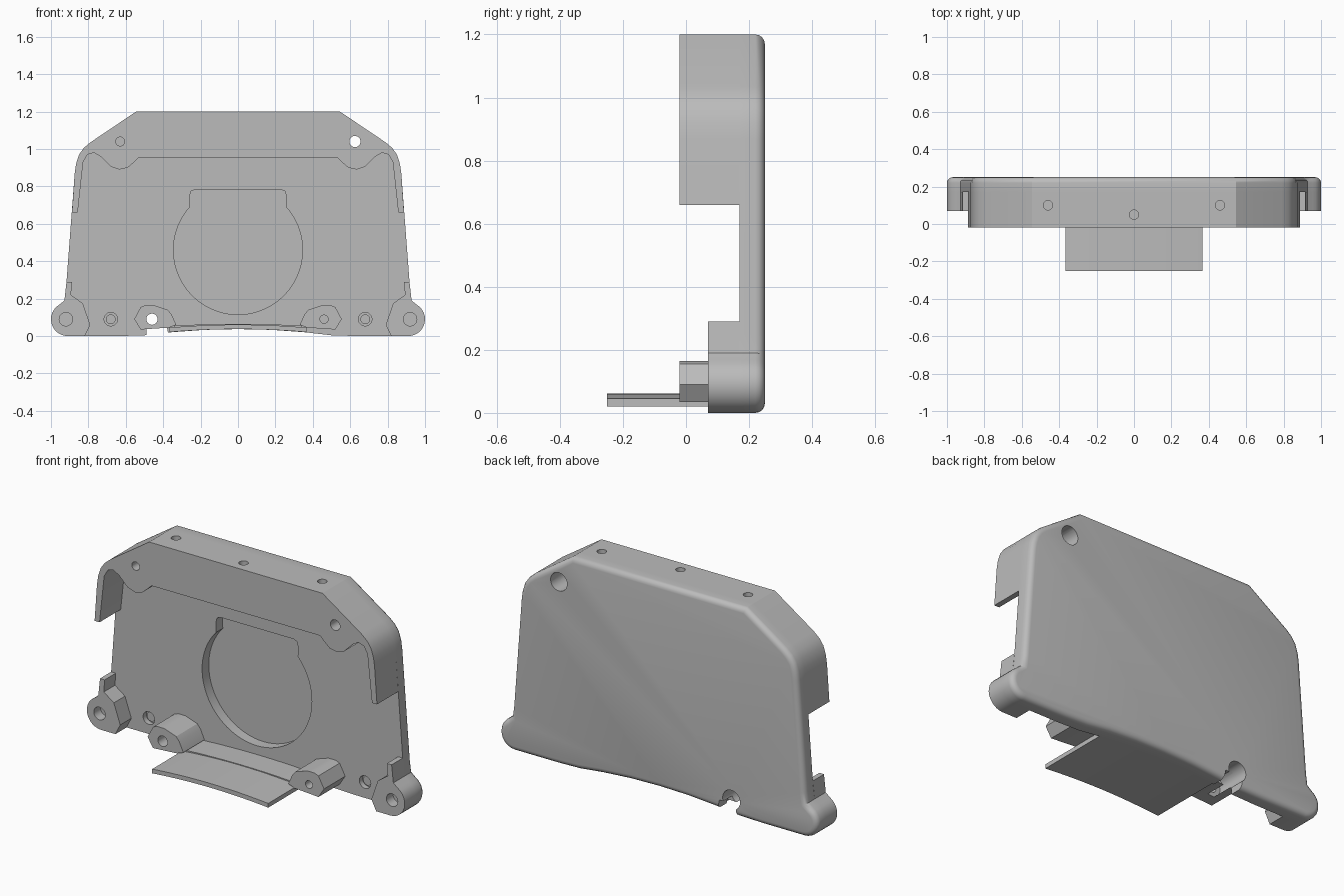
import bpy, bmesh, math

cube = bpy.data.objects.get("Cube")
if cube:
    bpy.data.objects.remove(cube, do_unlink=True)

GREY = (0.5, 0.5, 0.5, 1)
mat = bpy.data.materials.new("plain grey")
mat.use_nodes = True
mat.diffuse_color = GREY
mat.node_tree.nodes["Principled BSDF"].inputs["Base Color"].default_value = GREY

FRONT, FACE, BACK = -0.02, 0.17, 0.25


def arc(cx, cz, r, a0, a1, n):
    """Points on an arc in the xz plane, angles in degrees."""
    angles = [math.radians(a0 + (a1 - a0) * i / n) for i in range(n + 1)]
    return [(cx + r * math.cos(a), cz + r * math.sin(a)) for a in angles]


def circle(cx, cz, r, n=24):
    return arc(cx, cz, r, 0, 360, n)[:-1]


def flip(pts):
    return [(-x, z) for x, z in reversed(pts)]


def prism(name, pts, y0, y1, round_back=0):
    """Extrude an xz profile along y, optionally rounding the back edge."""
    bm = bmesh.new()
    face = bm.faces.new([bm.verts.new((x, y0, z)) for x, z in pts])
    ext = bmesh.ops.extrude_face_region(bm, geom=[face])
    moved = [v for v in ext["geom"] if isinstance(v, bmesh.types.BMVert)]
    bmesh.ops.translate(bm, verts=moved, vec=(0, y1 - y0, 0))
    bmesh.ops.recalc_face_normals(bm, faces=bm.faces)
    if round_back:
        edges = [e for e in bm.edges if all(abs(v.co.y - y1) < 1e-5 for v in e.verts)]
        bmesh.ops.bevel(bm, geom=edges, offset=round_back, segments=4, profile=0.5,
                        affect='EDGES', clamp_overlap=False)
    mesh = bpy.data.meshes.new(name)
    bm.to_mesh(mesh)
    bm.free()
    obj = bpy.data.objects.new(name, mesh)
    bpy.context.collection.objects.link(obj)
    mesh.materials.append(mat)
    return obj


def activate(obj):
    bpy.ops.object.select_all(action='DESELECT')
    obj.select_set(True)
    bpy.context.view_layer.objects.active = obj


def cut(cutter, *targets):
    """Subtract a cutter from each target, then discard it."""
    cutter.hide_render = True
    for obj in targets:
        activate(obj)
        mod = obj.modifiers.new("cut", 'BOOLEAN')
        mod.operation = 'DIFFERENCE'
        mod.solver = 'EXACT'
        mod.object = cutter
        bpy.ops.object.modifier_apply(modifier=mod.name)
    bpy.data.objects.remove(cutter, do_unlink=True)


def drill(x, z, r, y0, y1, *targets):
    cut(prism("drill", circle(x, z, r), y0, y1), *targets)


# Back plate outline, right half from bottom centre to top
shoulder = [(0.873, 0.87), (0.866, 0.92), (0.85, 0.97), (0.825, 1.005), (0.79, 1.035),
            (0.545, 1.2)]
bottom = [(0.18, 0.033), (0.36, 0.02), (0.5, 0.004), (0.64, 0)]
ear_round = arc(0.91, 0.09, 0.09, -90, 60, 12)
half = bottom + ear_round + [(0.928, 0.19), (0.92, 0.25)] + shoulder
plate = prism("back_plate", [(0, 0.037)] + half + flip(half), FACE, BACK, 0.03)

# Deep top rim with thin side walls and rounded screw lobes
wall_end = [(0.53, 0.955), (0.555, 0.93), (0.59, 0.9), (0.635, 0.89), (0.68, 0.905),
            (0.735, 0.96), (0.77, 0.98), (0.805, 0.97), (0.828, 0.93), (0.857, 0.66),
            (0.888, 0.66)]
rim_half = wall_end + shoulder
rim = prism("top_rim", rim_half + flip(rim_half), FRONT, FACE)

# Corner ears with upright tabs
ear = arc(0.91, 0.09, 0.09, -90, 60, 12) + [
    (0.928, 0.19), (0.917, 0.29), (0.888, 0.29), (0.893, 0.22), (0.83, 0.175),
    (0.79, 0.06), (0.82, 0)]
ears = [prism("left_ear", ear, 0.07, FACE), prism("right_ear", flip(ear), 0.07, FACE)]

# Screw bosses beside the tongue
boss = [(0.33, 0.06), (0.37, 0.045), (0.52, 0.035), (0.555, 0.09), (0.52, 0.155),
        (0.495, 0.165), (0.45, 0.165), (0.375, 0.14), (0.355, 0.115)]
left_boss = prism("left_boss", boss, FRONT, FACE)
right_boss = prism("right_boss", flip(boss), FRONT, FACE)


# Curved tongue and the ledge above it
def bowed(half_width, base, rise, thick, n=12):
    xs = [half_width * (2 * i / n - 1) for i in range(n + 1)]
    low = [(x, base + rise * (1 - (x / half_width) ** 2)) for x in xs]
    return low + [(x, z + thick) for x, z in reversed(low)]


prism("tongue", bowed(0.365, 0.021, 0.016, 0.024), -0.25, FACE)
prism("tongue_ledge", bowed(0.34, 0.035, 0.01, 0.02), 0.02, FACE)

# Round recess with a squared tab at the top
recess = arc(0, 0.46, 0.345, 138, 402, 56) + [
    (0.258, 0.71), (0.258, 0.75), (0.25, 0.775), (0.23, 0.783)]
recess += [(-x, z) for x, z in reversed(recess[-4:])]
cut(prism("recess_cutter", recess, 0.1, 0.23), plate)

# Top screw holes: one goes through with a wide rear counterbore
drill(-0.63, 1.04, 0.024, -0.1, 0.1, rim)
drill(0.625, 1.04, 0.03, -0.1, 0.3, rim, plate)
drill(0.625, 1.04, 0.052, 0.06, 0.3, rim, plate)

# Lower boss holes, with a counterbore open at the bottom on one side
drill(0.46, 0.09, 0.022, -0.1, 0.1, left_boss)
drill(-0.46, 0.09, 0.03, -0.1, 0.3, right_boss, plate)
drill(-0.46, 0.09, 0.055, 0.05, 0.3, right_boss, plate)
notch = [(-0.49, -0.1), (-0.35, -0.1), (-0.385, 0.07), (-0.49, 0.07)]
cut(prism("notch_cutter", notch, 0.1, 0.3), plate)

# Stepped blind holes in the ears and plate
for side, ear_obj in zip((1, -1), ears):
    drill(side * 0.92, 0.09, 0.036, 0, 0.13, ear_obj)
    drill(side * 0.68, 0.09, 0.036, 0.1, 0.2, plate)
    prism("hole_collar", circle(side * 0.68, 0.09, 0.026), 0.19, 0.205)

# Vertical holes in the top edge
for x, y in ((-0.46, 0.1), (0, 0.05), (0.46, 0.1)):
    bpy.ops.mesh.primitive_cylinder_add(vertices=24, radius=0.025, depth=0.2,
                                        location=(x, y, 1.2))
    cut(bpy.context.object, rim)

for obj in bpy.context.scene.objects:
    if obj.type == 'MESH':
        activate(obj)
        bpy.ops.object.shade_smooth_by_angle(angle=math.radians(30))
